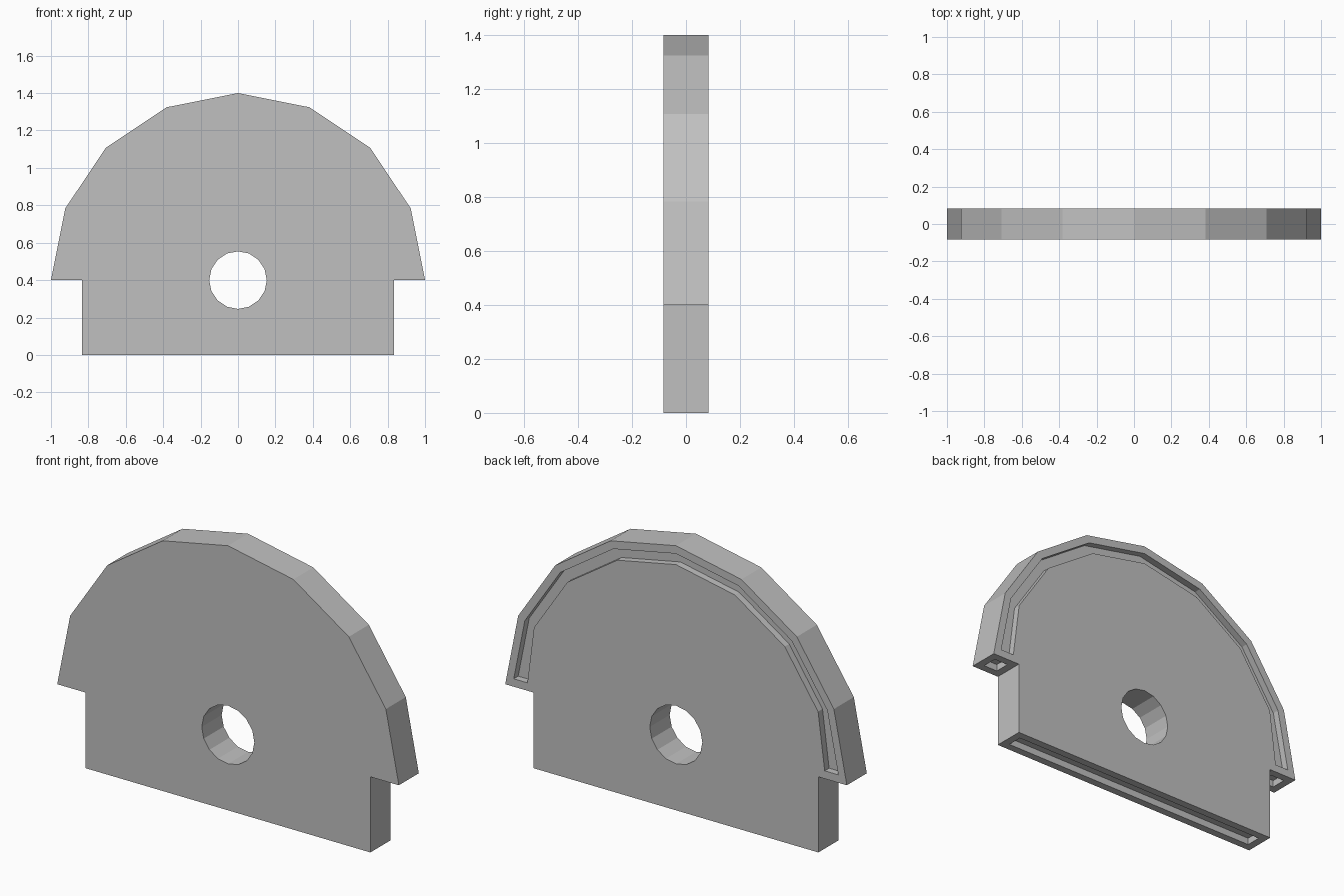
import bpy, bmesh
from math import pi, sin, cos

if "Cube" in bpy.data.objects:
    bpy.data.objects.remove(bpy.data.objects["Cube"])

HALF = 1 / 12      # half of the plate thickness
RIM = 1 / 24       # wall left around each recess
DEPTH = 0.037      # recess depth
AXIS = 0.4         # height of the arc centre

grey = bpy.data.materials.new("plain grey")
grey.use_nodes = True
colour = (0.53, 0.53, 0.53, 1)
grey.diffuse_color = colour
grey.node_tree.nodes["Principled BSDF"].inputs["Base Color"].default_value = colour


def arc(radius, count, first, last):
    """Points on a circle about the axle, in the xz plane."""
    step = pi / 8
    return [(radius * cos(i * step), AXIS + radius * sin(i * step))
            for i in range(first, last + 1)][:count]


def slab(name, outline, y0, y1):
    """Extrude an xz outline from y0 to y1."""
    bm = bmesh.new()
    face = bm.faces.new([bm.verts.new((x, y0, z)) for x, z in outline])
    grown = bmesh.ops.extrude_face_region(bm, geom=[face])["geom"]
    moved = [v for v in grown if isinstance(v, bmesh.types.BMVert)]
    bmesh.ops.translate(bm, verts=moved, vec=(0, y1 - y0, 0))
    bmesh.ops.recalc_face_normals(bm, faces=bm.faces)
    mesh = bpy.data.meshes.new(name)
    bm.to_mesh(mesh)
    bm.free()
    obj = bpy.data.objects.new(name, mesh)
    bpy.context.collection.objects.link(obj)
    mesh.materials.append(grey)
    return obj


def box(name, x0, x1, z0, z1):
    """Block as deep as the recess openings."""
    return slab(name, [(x0, z0), (x1, z0), (x1, z1), (x0, z1)], -RIM, RIM)


# Half-round plate with a narrower foot
foot = 5 / 6
plate = slab("half_round_plate",
             arc(1, 9, 0, 8) + [(-foot, AXIS), (-foot, 0), (foot, 0), (foot, AXIS)],
             -HALF, HALF)

# Axle hole
cutters = [slab("axle_hole_cutter", arc(0.154, 16, 0, 15), -1, 1)]

# Curved groove in the back
end = AXIS + RIM
outer = [(0.95, end)] + arc(0.958, 7, 1, 7) + [(-0.95, end)]
inner = [(0.87, end)] + arc(0.9, 7, 1, 7) + [(-0.87, end)]
cutters.append(slab("groove_cutter", outer + inner[::-1], HALF - DEPTH, 0.2))

# Slots under the foot and under both shoulders
cutters.append(box("foot_slot_cutter", RIM - foot, foot - RIM, -0.1, DEPTH))
for side in (-1, 1):
    a, b = sorted((side * (foot + RIM), side * (1 - RIM)))
    cutters.append(box("shoulder_slot_cutter", a, b, AXIS - 0.1, AXIS + DEPTH))

for cutter in cutters:
    cutter.hide_render = True
    cutter.hide_set(True)
    cut = plate.modifiers.new(cutter.name, "BOOLEAN")
    cut.operation = "DIFFERENCE"
    cut.solver = "EXACT"
    cut.object = cutter
    bpy.context.view_layer.objects.active = plate
    bpy.ops.object.modifier_apply(modifier=cut.name)
for cutter in cutters:
    bpy.data.objects.remove(cutter)
